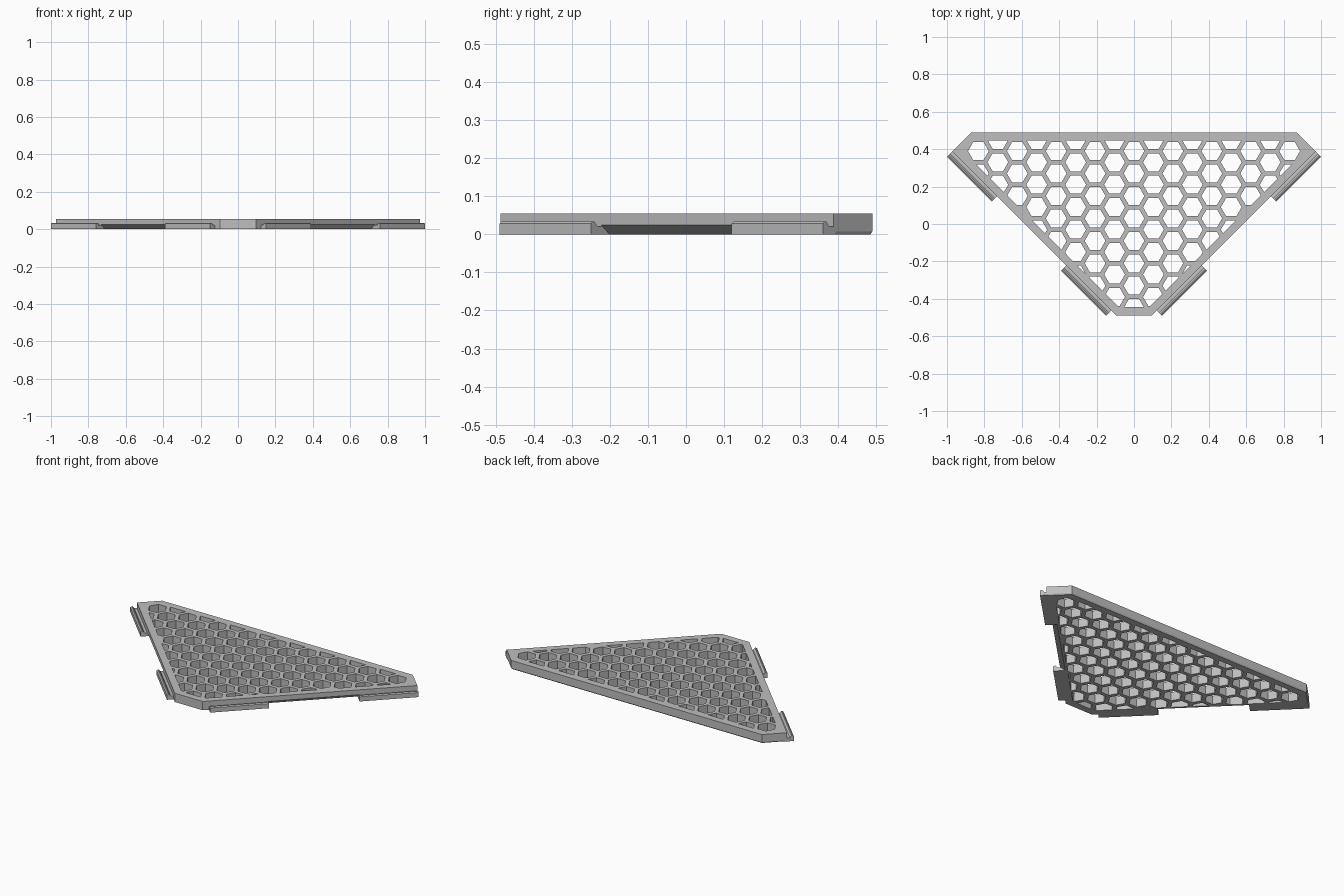
import bpy, bmesh, math
from mathutils import Vector

if "Cube" in bpy.data.objects:
    bpy.data.objects.remove(bpy.data.objects["Cube"], do_unlink=True)

HEIGHT = 0.055
EDGE = 0.585      # x - y along the slanted sides
CORNER = 1.36     # x + y along the clipped corners
BACK, FRONT = 0.49, -0.488
BORDER = 0.043    # solid frame around the honeycomb

grey = bpy.data.materials.new("light grey")
grey.use_nodes = True
colour = (0.52, 0.52, 0.52, 1)
grey.diffuse_color = colour
grey.node_tree.nodes["Principled BSDF"].inputs["Base Color"].default_value = colour


def make_object(name, bm):
    bmesh.ops.recalc_face_normals(bm, faces=bm.faces)
    mesh = bpy.data.meshes.new(name)
    bm.to_mesh(mesh)
    bm.free()
    mesh.materials.append(grey)
    obj = bpy.data.objects.new(name, mesh)
    bpy.context.collection.objects.link(obj)
    return obj


def loft(bm, rings):
    """Closed solid through matching rings of points."""
    rings = [[bm.verts.new(p) for p in ring] for ring in rings]
    n = len(rings[0])
    for low, high in zip(rings, rings[1:]):
        for i in range(n):
            j = (i + 1) % n
            bm.faces.new((low[i], low[j], high[j], high[i]))
    bm.faces.new(rings[0][::-1])
    bm.faces.new(rings[-1])


def outline(inset):
    """Six-sided plate outline, its back and corners moved in by inset."""
    back, corner = BACK - inset, CORNER - inset * math.sqrt(2)
    half = [(FRONT + EDGE, FRONT),
            ((corner + EDGE) / 2, (corner - EDGE) / 2),
            (corner - back, back)]
    return half + [(-x, y) for x, y in reversed(half)]


def side_bar(bm, section, start, end, side):
    """Sweep a (outward, z) section along one slanted side."""
    loft(bm, [[(side * (s + d) / 2, (s - d) / 2, z) for d, z in section]
              for s in (start, end)])


def clip(poly, normal, limit):
    """Keep the part of a polygon where dot(p, normal) <= limit."""
    result = []
    for a, b in zip(poly, poly[1:] + poly[:1]):
        da, db = a.dot(normal) - limit, b.dot(normal) - limit
        if da <= 0:
            result.append(a)
        if da * db < 0:
            result.append(a.lerp(b, da / (da - db)))
    return result


def area(poly):
    return abs(sum(a.cross(b) for a, b in zip(poly, poly[1:] + poly[:1]))) / 2


# Plate with a fine chamfer under the back edge
bm = bmesh.new()
loft(bm, [[(x, y, z) for x, y in outline(inset)]
          for z, inset in ((0, 0.005), (0.008, 0), (HEIGHT, 0))])
plate = make_object("honeycomb_plate", bm)

# Honeycomb holes, clipped to the inside of the frame
step_x, step_y, radius = 0.104, 0.12, 0.0555
diag = BORDER * math.sqrt(2)
limits = [(Vector((0, 1)), BACK - BORDER), (Vector((0, -1)), -FRONT - BORDER)]
for side in (1, -1):
    limits.append((Vector((side, -1)), EDGE - diag))
    limits.append((Vector((side, 1)), CORNER - diag))

bm = bmesh.new()
for column in range(-9, 10):
    for row in range(-1, 9):
        centre = Vector((column * step_x,
                         -0.33 + (row - 0.5 * (column % 2)) * step_y))
        hole = [centre + radius * Vector((math.cos(k * math.pi / 3),
                                          math.sin(k * math.pi / 3)))
                for k in range(6)]
        for normal, limit in limits:
            hole = clip(hole, normal, limit)
        if len(hole) > 2 and area(hole) > 0.0002:
            loft(bm, [[(p.x, p.y, z) for p in hole] for z in (-0.02, 0.1)])

# Undercut between the two clips of each slanted side
undercut = [(0.525, -0.01), (0.62, 0.045), (0.62, -0.01)]
for side in (1, -1):
    side_bar(bm, undercut, 0.14, 0.88, side)
cutter = make_object("hole_cutter", bm)
cutter.hide_render = True

cut = plate.modifiers.new("holes", 'BOOLEAN')
cut.operation = 'DIFFERENCE'
cut.solver = 'EXACT'
cut.object = cutter
bpy.context.view_layer.objects.active = plate
bpy.ops.object.modifier_apply(modifier=cut.name)
bpy.data.objects.remove(cutter, do_unlink=True)

# Hooked clips on the slanted sides
hook = [(0.57, 0), (0.64, 0), (0.64, 0.029), (0.63, 0.034),
        (0.622, 0.034), (0.608, 0.022), (0.57, 0.019)]
for side, side_name in ((1, "left"), (-1, "right")):
    for place, start, end in (("front", -0.34, 0.14), ("back", 0.88, CORNER)):
        bm = bmesh.new()
        side_bar(bm, hook, start, end, side)
        make_object(f"{place}_{side_name}_clip", bm)
